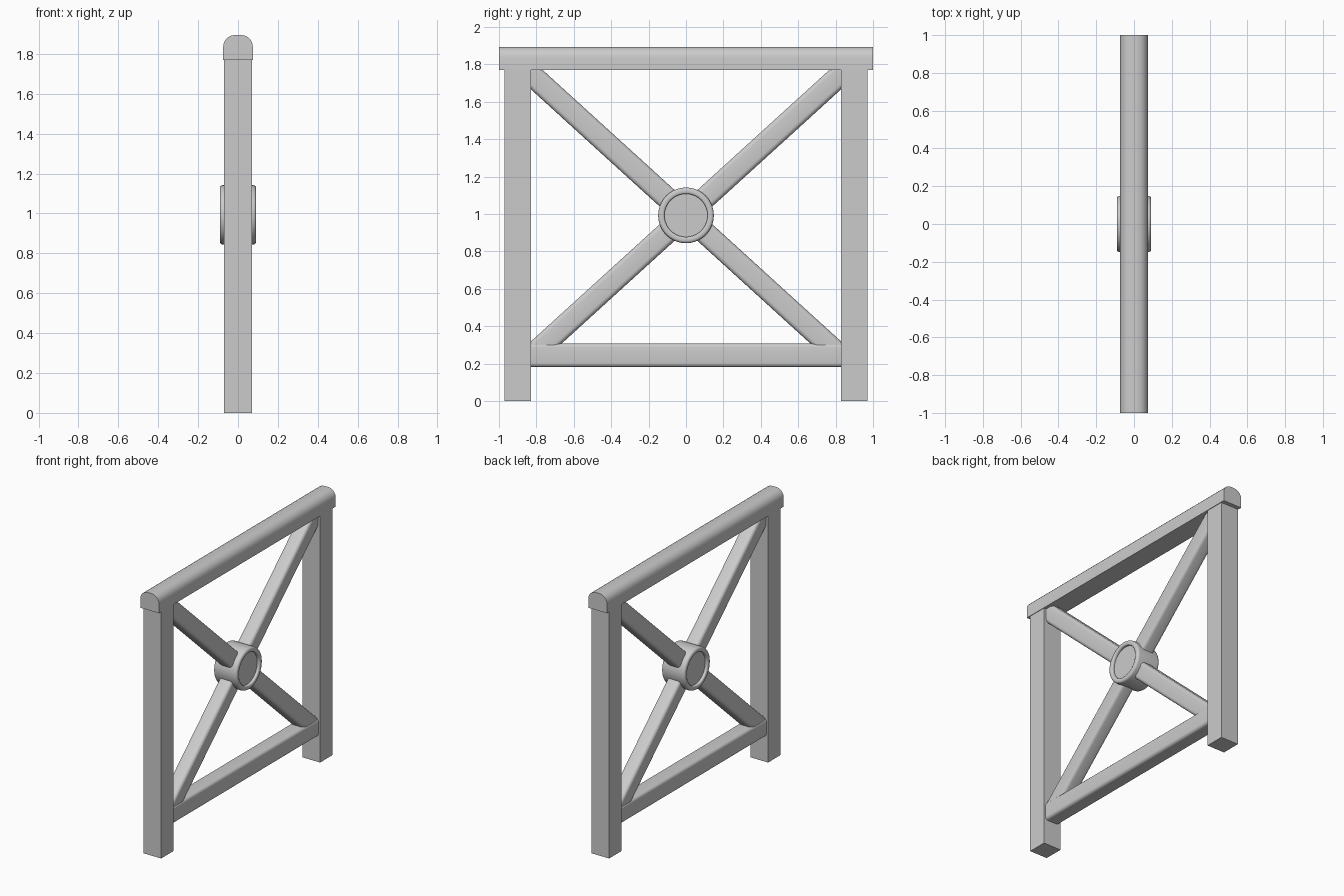
import bpy, bmesh, math
from mathutils import Vector, Matrix

if "Cube" in bpy.data.objects:
    bpy.data.objects.remove(bpy.data.objects["Cube"])


def finish(name, bm, angle=35):
    bmesh.ops.recalc_face_normals(bm, faces=bm.faces)
    mesh = bpy.data.meshes.new(name)
    bm.to_mesh(mesh)
    bm.free()
    ob = bpy.data.objects.new(name, mesh)
    bpy.context.collection.objects.link(ob)
    bpy.ops.object.select_all(action='DESELECT')
    ob.select_set(True)
    bpy.context.view_layer.objects.active = ob
    bpy.ops.object.shade_smooth_by_angle(angle=math.radians(angle))
    return ob


def beam(name, start, end, width, depth, radius, top_only=False):
    """Bar in the YZ plane; depth runs along X, long edges are rounded."""
    a, b = Vector(start), Vector(end)
    along = (b - a).normalized()
    across = along.cross(Vector((1, 0, 0)))
    if across.z < 0:
        across = -across
    bm = bmesh.new()
    bmesh.ops.create_cube(bm, size=1)
    mid = (a + b) / 2
    edges = []
    for e in bm.edges:
        v0, v1 = e.verts
        if abs(v0.co.y - v1.co.y) > 0.5 and (not top_only or v0.co.z > 0):
            edges.append(e)
    for v in bm.verts:
        v.co = (mid + Vector((v.co.x * depth, 0, 0))
                + along * v.co.y * (b - a).length + across * v.co.z * width)
    bmesh.ops.bevel(bm, geom=edges, offset=radius, segments=5, profile=0.5,
                    affect='EDGES')
    return finish(name, bm)


HUB_Z = 0.993

# Upright posts
for side, s in (("left", -1), ("right", 1)):
    beam(f"post_{side}", (0, s * 0.9, 0), (0, s * 0.9, 1.775), 0.14, 0.14, 0.03)

# Handrail with rounded top, and lower rail
beam("top_rail", (0, -1, 1.832), (0, 1, 1.832), 0.125, 0.148, 0.058, top_only=True)
beam("bottom_rail", (0, -0.835, 0.245), (0, 0.835, 0.245), 0.127, 0.114, 0.022)

# Crossed braces
for name, s in (("rising", 1), ("falling", -1)):
    beam(f"brace_{name}", (0, -0.84, HUB_Z - s * 0.764),
         (0, 0.84, HUB_Z + s * 0.764), 0.119, 0.104, 0.024)

# Centre hub: turned profile (radius, x) with a recessed disc on each side
half = [(0, 0.072), (0.115, 0.072), (0.115, 0.083), (0.117, 0.088), (0.122, 0.091),
        (0.137, 0.091), (0.144, 0.088), (0.148, 0.081), (0.149, 0.072)]
profile = half + [(r, -x) for r, x in reversed(half)]
bm = bmesh.new()
verts = [bm.verts.new((x, r, 0)) for r, x in profile]
edges = [bm.edges.new(p) for p in zip(verts, verts[1:])]
bmesh.ops.spin(bm, geom=verts + edges, cent=(0, 0, 0), axis=(1, 0, 0),
               angle=2 * math.pi, steps=40, use_duplicate=False)
bmesh.ops.remove_doubles(bm, verts=bm.verts, dist=0.0001)
bmesh.ops.translate(bm, verts=bm.verts, vec=(0, 0, HUB_Z))
finish("centre_hub", bm, 40)
